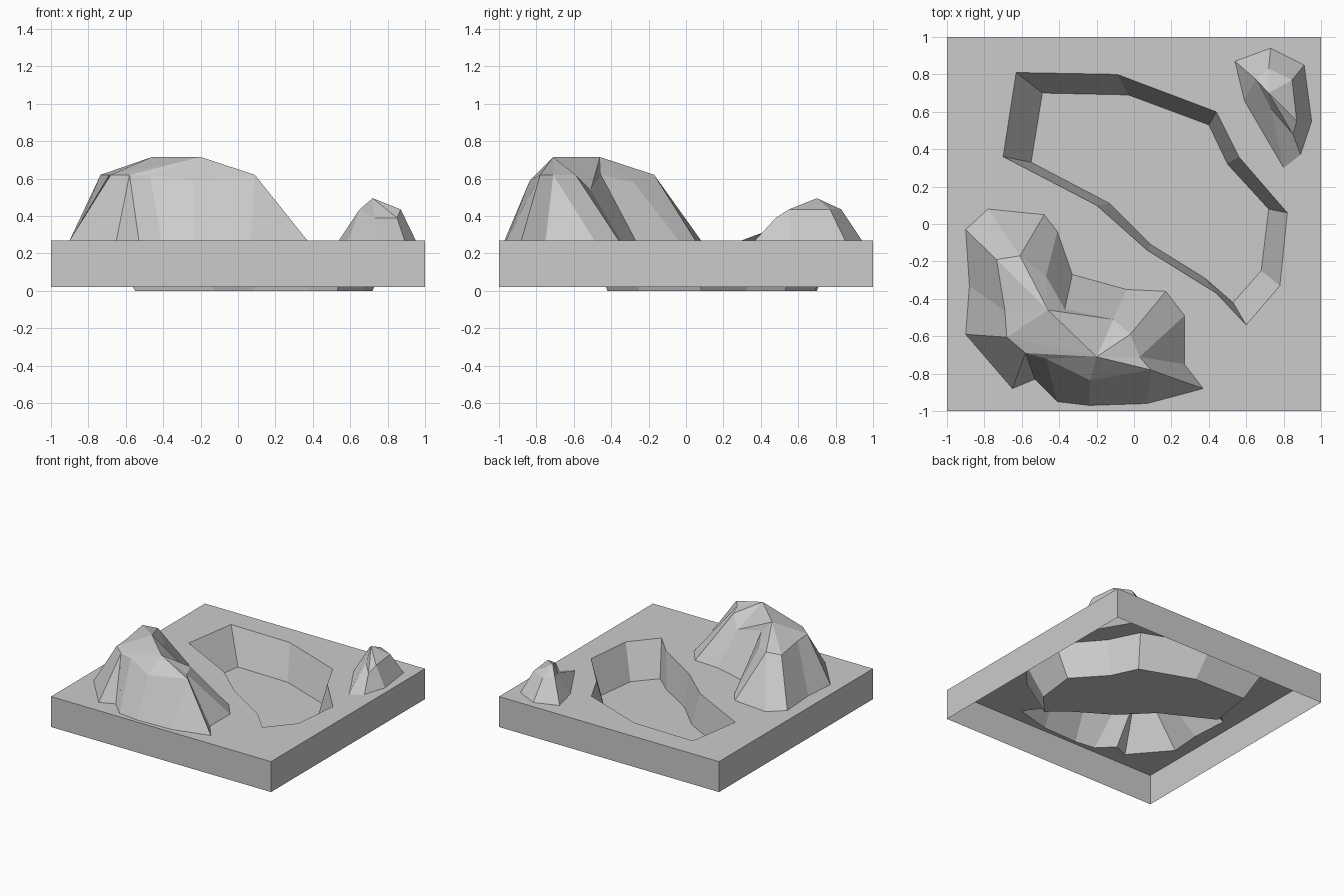
import bpy
import bmesh

cube = bpy.data.objects.get("Cube")
if cube:
    bpy.data.objects.remove(cube, do_unlink=True)

GROUND, RIM = 0.27, 0.02

stone = bpy.data.materials.new("plain grey")
stone.use_nodes = True
grey = (0.6, 0.6, 0.6, 1)
stone.diffuse_color = grey
stone.node_tree.nodes["Principled BSDF"].inputs["Base Color"].default_value = grey


class Sheet:
    """Collects faces by position, sharing vertices."""

    def __init__(self):
        self.bm = bmesh.new()
        self.cache = {}

    def vert(self, point):
        point = tuple(point)
        if point not in self.cache:
            self.cache[point] = self.bm.verts.new(point)
        return self.cache[point]

    def face(self, *points):
        unique = list(dict.fromkeys(tuple(p) for p in points))
        if len(unique) > 2:
            self.bm.faces.new([self.vert(p) for p in unique])

    def wall(self, lower, upper):
        for i in range(len(lower)):
            j = (i + 1) % len(lower)
            self.face(lower[i], lower[j], upper[j], upper[i])

    def outline(self, loop):
        for i, point in enumerate(loop):
            pair = (self.vert(point), self.vert(loop[i - 1]))
            self.bm.edges.new(pair)

    def finish(self, name):
        bm = self.bm
        # Turn sloping faces upward and upright faces outward
        bm.normal_update()
        for f in bm.faces:
            outward = f.normal.dot(f.calc_center_median())
            upright = abs(f.normal.z) < 0.001
            if (upright and outward < 0) or (not upright and f.normal.z < 0):
                f.normal_flip()
        mesh = bpy.data.meshes.new(name)
        bm.to_mesh(mesh)
        bm.free()
        mesh.materials.append(stone)
        obj = bpy.data.objects.new(name, mesh)
        bpy.context.collection.objects.link(obj)
        return obj


def level(points, z):
    return [(x, y, z) for x, y in points]


def make_hill(name, foot, crest, crest_order, peaks, peak_of):
    """Slopes from a foot outline to a crest ring, then facets to the peaks."""
    sheet = Sheet()
    ring = crest_order.split()
    sheet.wall(level(foot, GROUND), [crest[k] for k in ring])
    names = list(dict.fromkeys(ring))
    for i, a in enumerate(names):
        b = names[(i + 1) % len(names)]
        pa, pb = peaks[peak_of(a)], peaks[peak_of(b)]
        sheet.face(crest[a], crest[b], pa)
        sheet.face(crest[b], pb, pa)
    return sheet.finish(name)


# Sunken basin
basin_rim = [(-.63, .81), (-.09, .8), (.44, .6), (.56, .36), (.82, .06), (.78, -.33),
             (.6, -.54), (.44, -.37), (.07, -.14), (-.2, .1), (-.7, .36)]
basin_floor = [(-.49, .7), (-.03, .69), (.4, .53), (.5, .32), (.72, .08), (.68, -.25),
               (.53, -.42), (.38, -.29), (.09, -.11), (-.13, .11), (-.55, .33)]
basin = Sheet()
basin.wall(level(basin_floor, 0), level(basin_rim, GROUND))
basin.face(*level(basin_floor, 0))
basin.finish("sunken_basin")

# Large two-peaked mountain
mountain_foot = [(-.78, .08), (-.48, .05), (-.41, -.04), (-.33, -.27), (-.04, -.35),
                 (.17, -.36), (.27, -.49), (.27, -.75), (.37, -.88), (.07, -.96),
                 (-.24, -.97), (-.41, -.95), (-.53, -.83), (-.65, -.88), (-.9, -.59),
                 (-.88, -.33), (-.9, -.03)]
mountain_crest = {
    "north": (-.61, -.17, .62), "spur": (-.47, -.28, .58), "gully": (-.37, -.455, .62),
    "notch": (-.11, -.51, .54), "shoulder": (-.02, -.59, .62), "east": (.03, -.71, .62),
    "corner": (.09, -.78, .62), "brow": (-.235, -.835, .59), "front": (-.47, -.72, .62),
    "cleft": (-.58, -.69, .62), "west": (-.68, -.605, .62), "flank": (-.69, -.465, .62),
    "ridge": (-.735, -.19, .62)}
back_side = {"ridge", "north", "spur", "gully", "west", "flank"}
make_hill("large_mountain", mountain_foot, mountain_crest,
          "north north spur gully notch shoulder east east corner corner "
          "brow front cleft cleft west flank ridge",
          {"back": (-.46, -.46, .715), "front": (-.2, -.71, .715)},
          lambda k: "back" if k in back_side else "front")

# Small hill
hill_foot = [(.73, .94), (.91, .85), (.95, .55), (.89, .37), (.8, .3), (.59, .66), (.54, .87)]
hill_crest = {
    "back": (.72, .83, .435), "corner": (.845, .77, .435), "knob": (.87, .55, .435),
    "step": (.85, .48, .39), "front": (.73, .62, .39), "side": (.65, .775, .435)}
make_hill("small_hill", hill_foot, hill_crest,
          "back corner knob step front side side",
          {"top": (.72, .7, .495)}, lambda k: "top")

# Ground plate, open beneath the hills and basin, with a skirt round the edge
square = [(-1, -1), (1, -1), (1, 1), (-1, 1)]
plate = Sheet()
for loop in (square, basin_rim, mountain_foot, hill_foot):
    plate.outline(level(loop, GROUND))
bmesh.ops.triangle_fill(plate.bm, use_beauty=True, edges=plate.bm.edges[:], normal=(0, 0, 1))
plate.wall(level(square, RIM), level(square, GROUND))
plate.finish("ground_plate")
